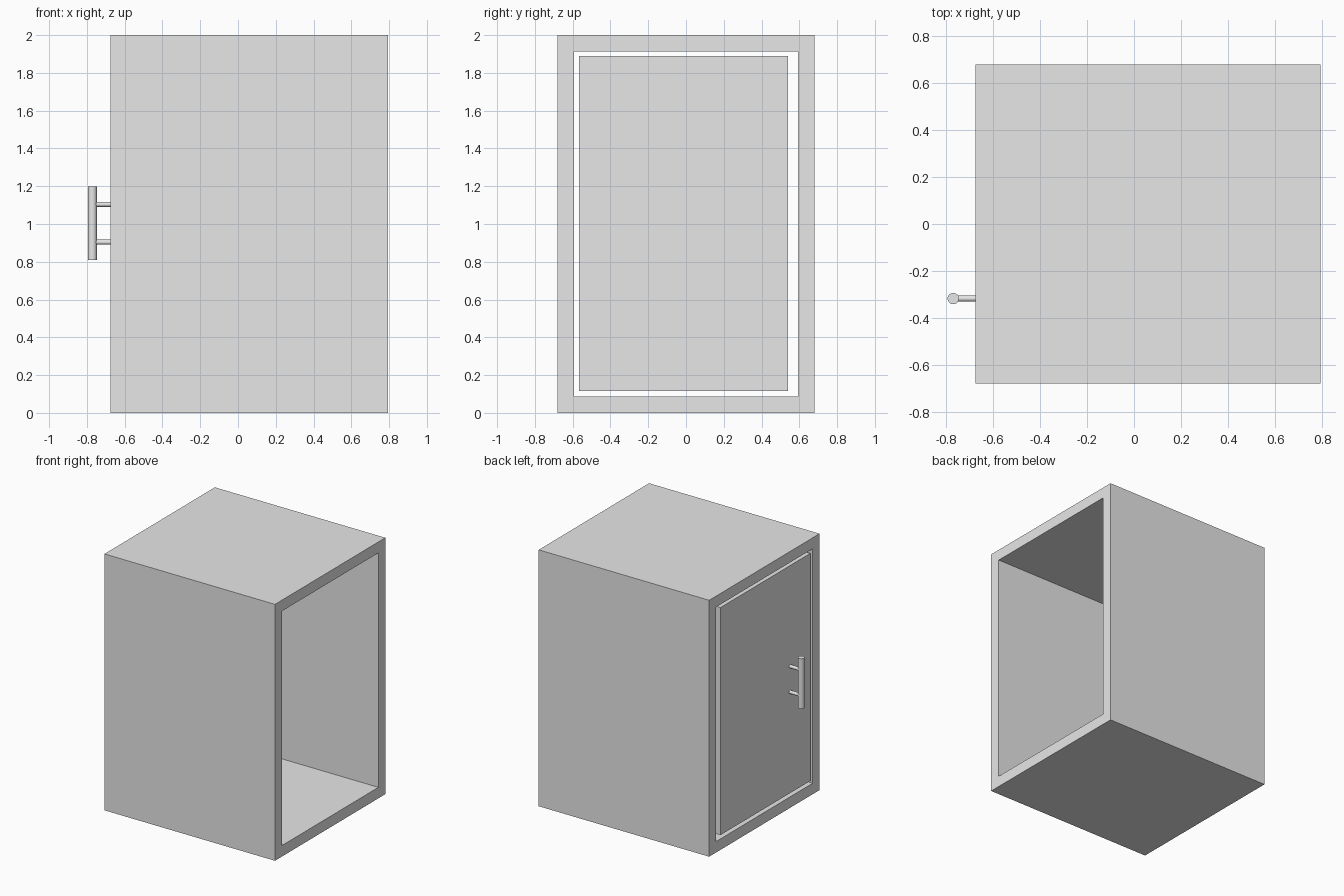
import bpy
import bmesh
from mathutils import Matrix

if "Cube" in bpy.data.objects:
    bpy.data.objects.remove(bpy.data.objects["Cube"])

grey = bpy.data.materials.new("light_grey")
grey.use_nodes = True
colour = (0.8, 0.8, 0.8, 1)
grey.diffuse_color = colour
grey.node_tree.nodes["Principled BSDF"].inputs["Base Color"].default_value = colour

LEFT, RIGHT = -0.676, 0.795      # open ends of the housing along x
HALF, HEIGHT = 0.68, 2.0
WALL = 0.086


def finish(bm, name):
    bmesh.ops.recalc_face_normals(bm, faces=bm.faces[:])
    mesh = bpy.data.meshes.new(name)
    bm.to_mesh(mesh)
    bm.free()
    mesh.materials.append(grey)
    obj = bpy.data.objects.new(name, mesh)
    bpy.context.collection.objects.link(obj)
    return obj


def rectangle(bm, x, y0, y1, z0, z1):
    return [bm.verts.new((x, y, z)) for y, z in ((y0, z0), (y1, z0), (y1, z1), (y0, z1))]


def box(name, x0, x1, y0, y1, z0, z1):
    bm = bmesh.new()
    face = bm.faces.new(rectangle(bm, x0, y0, y1, z0, z1))
    new = bmesh.ops.extrude_face_region(bm, geom=[face])["geom"]
    bmesh.ops.translate(bm, vec=(x1 - x0, 0, 0),
                        verts=[v for v in new if isinstance(v, bmesh.types.BMVert)])
    return finish(bm, name)


def rod(name, radius, length, centre, axis):
    bm = bmesh.new()
    turn = Matrix.Rotation(1.5708, 4, "Y") if axis == "X" else Matrix()
    bmesh.ops.create_cone(bm, cap_ends=True, segments=32, radius1=radius, radius2=radius,
                          depth=length, matrix=Matrix.Translation(centre) @ turn)
    obj = finish(bm, name)
    bpy.ops.object.select_all(action="DESELECT")
    obj.select_set(True)
    bpy.context.view_layer.objects.active = obj
    bpy.ops.object.shade_smooth_by_angle()
    return obj


# Housing: a rectangular tube running along x, open at both ends
bm = bmesh.new()
loops = []
for x, inset in ((LEFT, 0), (RIGHT, 0), (RIGHT, WALL), (LEFT, WALL)):
    loops.append(rectangle(bm, x, -HALF + inset, HALF - inset, inset, HEIGHT - inset))
for a, b in zip(loops, loops[1:] + loops[:1]):
    for i in range(4):
        j = (i + 1) % 4
        bm.faces.new((a[i], a[j], b[j], b[i]))
finish(bm, "housing")

# Door: a loose panel flush with the left end, with a gap all around
box("door", LEFT, LEFT + 0.08, -0.567, 0.54, 0.115, 1.89)

# Handle: upright bar on two short posts
BAR_X, BAR_Y, BAR_Z = -0.771, -0.318, 1.004
rod("handle_bar", 0.024, 0.39, (BAR_X, BAR_Y, BAR_Z), "Z")
for side, name in ((-1, "lower_handle_post"), (1, "upper_handle_post")):
    rod(name, 0.013, LEFT - BAR_X, ((LEFT + BAR_X) / 2, BAR_Y, BAR_Z + side * 0.1), "X")
